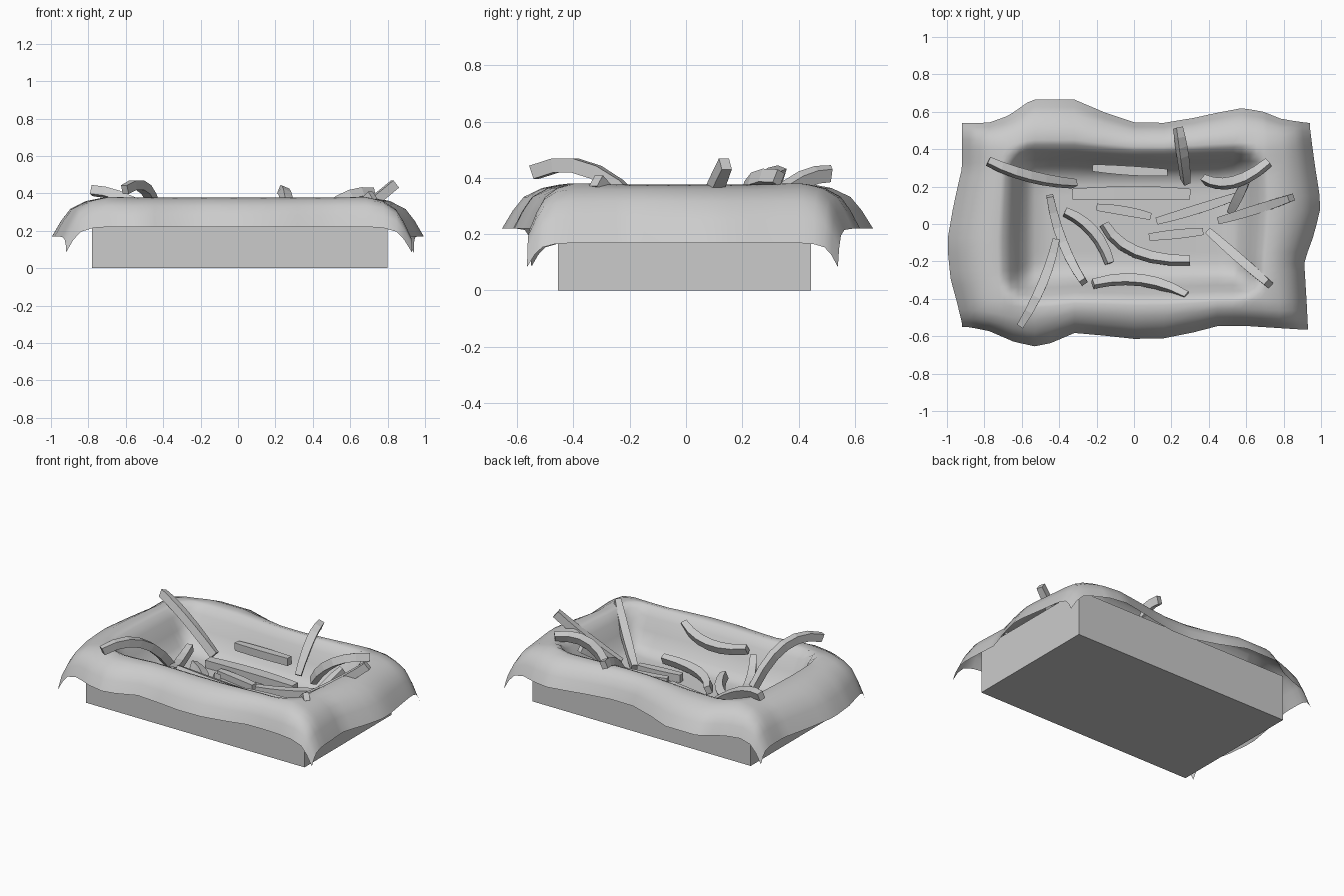
import bpy, bmesh, math
from mathutils import Vector

if "Cube" in bpy.data.objects:
    bpy.data.objects.remove(bpy.data.objects["Cube"])


def make_object(name, bm):
    bmesh.ops.recalc_face_normals(bm, faces=bm.faces)
    me = bpy.data.meshes.new(name)
    bm.to_mesh(me)
    bm.free()
    ob = bpy.data.objects.new(name, me)
    bpy.context.collection.objects.link(ob)
    return ob


def interp(table, t):
    if t <= table[0][0]:
        return table[0][1]
    for (a, p), (b, q) in zip(table, table[1:]):
        if t <= b:
            return p + (q - p) * (t - a) / (b - a)
    return table[-1][1]


# Open serving tray: outer box with the top face inset and pushed down
X0, X1, Y0, Y1, H = -0.78, 0.80, -0.455, 0.445, 0.30
bm = bmesh.new()
bmesh.ops.create_cube(bm, size=1)
for v in bm.verts:
    v.co = Vector((X1 if v.co.x > 0 else X0, Y1 if v.co.y > 0 else Y0, H if v.co.z > 0 else 0))
top = max(bm.faces, key=lambda f: f.calc_center_median().z)
bmesh.ops.inset_region(bm, faces=[top], thickness=0.02)
for v in top.verts:
    v.co = Vector((v.co.x * .97, v.co.y * .97, 0.04))
make_object("tray", bm)

# Wavy outlines of the paper liner, each as (position along edge, reach)
back = [(-.92, .54), (-.8, .54), (-.68, .58), (-.55, .665), (-.3, .665), (-.05, .545),
        (.2, .54), (.42, .59), (.58, .62), (.7, .6), (.8, .56), (.94, .54)]
front = [(-.92, .55), (-.8, .57), (-.65, .63), (-.5, .66), (-.3, .575), (-.04, .615),
         (.2, .61), (.45, .545), (.6, .545), (.93, .565)]
left = [(-.54, .92), (-.3, .98), (-.1, 1), (.1, .965), (.3, .92), (.54, .92)]
right = [(-.55, .93), (-.2, .91), (-.05, .965), (.1, 1), (.3, .97), (.54, .94)]

# Cross-section of the liner: (parameter, wall rise 0-1) and (parameter, outer drop 0-1)
FLOOR, RIM = 0.125, 0.38
rise = [(0, 0), (.42, 0), (.5, .04), (.57, .17), (.64, .47), (.7, .77), (.76, .95), (.8, 1), (1, 1)]
drop = [(0, 0), (.76, 0), (.8, .02), (.85, .1), (.9, .3), (.95, .6), (1, 1)]
stops = [0, .15, .3, .42, .5, .57, .64, .7, .76, .8, .85, .9, .95, 1]
params = [-s for s in stops[:0:-1]] + stops


def reach(t, rim, inner, edge, mean):
    """Distance from the middle for parameter t in 0..1."""
    rim += 0.3 * (edge - mean)
    return interp([(0, 0), (.5, inner), (.8, rim), (.9, rim + (edge - rim) * .63), (1, edge)], t)


bm = bmesh.new()
grid = []
for v in params:
    row = []
    for u in params:
        a, b = abs(u), abs(v)
        xe = interp(right if u > 0 else left, reach(b, .43, .25, .56, .56) * (1 if v > 0 else -1))
        ye = interp(back if v > 0 else front, reach(a, .72, .53, .95, .95) * (1 if u > 0 else -1))
        x = math.copysign(reach(a, .715, .53, xe, .95), u)
        y = math.copysign(reach(b, .43, .25, ye, .6), v)
        z = FLOOR + (RIM - FLOOR) * min(1, math.hypot(interp(rise, a), interp(rise, b)))
        z -= ((.212 * interp(drop, a)) ** 1.5 + (.16 * interp(drop, b)) ** 1.5) ** (2 / 3)
        row.append(bm.verts.new((x, y, z)))
    grid.append(row)
for r0, r1 in zip(grid, grid[1:]):
    for i in range(len(r0) - 1):
        bm.faces.new((r0[i], r0[i + 1], r1[i + 1], r1[i]))
paper = make_object("paper_liner", bm)
for p in paper.data.polygons:
    p.use_smooth = True

# Fries: start, middle and end point of each stick
fries = [
    ((-.78, .335, .415), (-.56, .255, .35), (-.32, .215, .18)),
    ((-.22, .30, .235), (-.02, .285, .245), (.18, .275, .25)),
    ((-.33, .16, .15), (0, .165, .155), (.3, .16, .15)),
    ((.275, .23, .20), (.26, .37, .365), (.235, .515, .415)),
    ((.38, .235, .19), (.54, .225, .36), (.72, .33, .40)),
    ((.46, .02, .18), (.66, .08, .31), (.84, .14, .45)),
    ((.52, .07, .19), (.56, .15, .26), (.60, .23, .32)),
    ((.12, .015, .15), (.34, .08, .16), (.55, .15, .19)),
    ((-.2, .09, .14), (-.05, .07, .14), (.09, .04, .14)),
    ((.08, -.07, .15), (.22, -.055, .15), (.37, -.04, .15)),
    ((.40, -.04, .14), (.57, -.19, .25), (.72, -.32, .39)),
    ((-.605, -.54, .42), (-.49, -.32, .42), (-.42, -.1, .21)),
    ((-.45, .15, .22), (-.38, -.1, .20), (-.27, -.31, .29)),
    ((-.22, -.32, .32), (.04, -.30, .29), (.28, -.385, .33)),
    ((-.16, 0, .16), (.01, -.15, .17), (.3, -.195, .17)),
    ((-.37, .065, .16), (-.22, -.04, .16), (-.13, -.21, .17)),
]
# Some sticks lie tipped on one edge
rolls = {0: .35, 3: -.4, 4: .4, 13: .4, 14: .4, 15: .35}


def fry(name, p0, pm, p1, width, roll, steps=6):
    p0, pm, p1 = map(Vector, (p0, pm, p1))
    c = 2 * pm - (p0 + p1) / 2
    bm = bmesh.new()
    rings = []
    for i in range(steps + 1):
        t = i / steps
        p = p0 * (1 - t) ** 2 + c * 2 * t * (1 - t) + p1 * t * t
        d = ((c - p0) * (1 - t) + (p1 - c) * t).normalized()
        side = d.cross(Vector((0, 0, 1))).normalized()
        side = side * math.cos(roll) + side.cross(d) * math.sin(roll)
        up = side.cross(d)
        w = width / 2 * (1 - .25 * (2 * t - 1) ** 2)
        rings.append([bm.verts.new(p + side * w * sx + up * .025 * sz)
                      for sx, sz in ((-1, -1), (1, -1), (1, 1), (-1, 1))])
    for a, b in zip(rings, rings[1:]):
        for k in range(4):
            n = (k + 1) % 4
            bm.faces.new((a[k], a[n], b[n], b[k]))
    bm.faces.new(rings[0])
    bm.faces.new(rings[-1])
    return make_object(name, bm)


for i, pts in enumerate(fries):
    fry(f"fry_{i + 1:02d}", *pts, width=.075 if i == 2 else .05, roll=rolls.get(i, 0))
